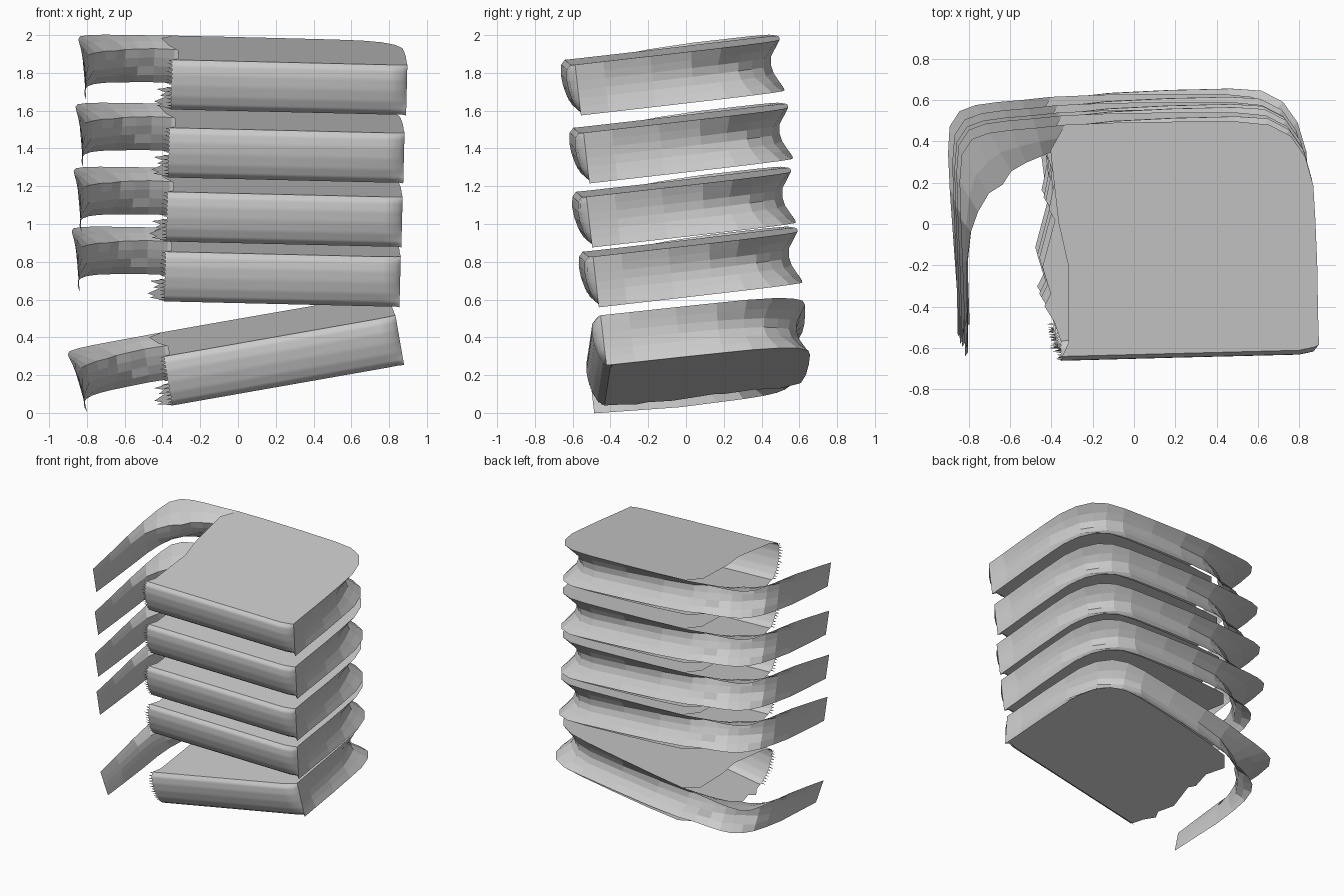
import bpy, math, random
from mathutils import Vector, Euler

random.seed(4)
cube = bpy.data.objects.get("Cube")
if cube:
    bpy.data.objects.remove(cube, do_unlink=True)

# One plain grey cloth colour
grey = bpy.data.materials.new("light_grey")
grey.use_nodes = True
tint = (0.6, 0.6, 0.6, 1)
grey.diffuse_color = tint
grey.node_tree.nodes["Principled BSDF"].inputs["Base Color"].default_value = tint

HALF = 0.135   # half the thickness of a folded piece


def make_mesh(name, verts, faces):
    mesh = bpy.data.meshes.new(name)
    mesh.from_pydata(verts, [], faces)
    mesh.materials.append(grey)
    return mesh


def grid_mesh(name, rows):
    """Skin a list of equally long point rows with quads."""
    n = len(rows[0])
    verts = [p for row in rows for p in row]
    faces = [(i * n + j, i * n + j + 1, (i + 1) * n + j + 1, (i + 1) * n + j)
             for i in range(len(rows) - 1) for j in range(n - 1)]
    return make_mesh(name, verts, faces)


def resample(points, count):
    """Even linear resampling of a polyline."""
    pts = [Vector(p) for p in points]
    lengths = [(b - a).length for a, b in zip(pts, pts[1:])]
    total, out = sum(lengths), []
    for i in range(count):
        d, k = total * i / (count - 1), 0
        while k < len(lengths) - 1 and d > lengths[k]:
            d -= lengths[k]
            k += 1
        out.append(pts[k].lerp(pts[k + 1], min(d / lengths[k], 1)))
    return out


# Band from front right, round the back, to the left tip:
# rim (x, y), then the deepest point of the hollow (x, y)
outline = [
    (0.895, -0.50, 0.895, -0.50), (0.89, -0.35, 0.87, -0.35),
    (0.885, -0.1, 0.855, -0.1), (0.875, 0.12, 0.83, 0.11),
    (0.865, 0.28, 0.79, 0.25), (0.825, 0.42, 0.74, 0.35),
    (0.755, 0.52, 0.68, 0.43), (0.65, 0.575, 0.61, 0.49),
    (0.5, 0.59, 0.48, 0.53), (0.2, 0.59, 0.2, 0.52),
    (-0.1, 0.585, -0.1, 0.5), (-0.34, 0.575, -0.34, 0.46),
    (-0.48, 0.56, -0.45, 0.425), (-0.6, 0.55, -0.53, 0.385),
    (-0.71, 0.535, -0.6, 0.34), (-0.79, 0.505, -0.65, 0.285),
    (-0.84, 0.43, -0.7, 0.22), (-0.85, 0.30, -0.76, 0.14),
    (-0.845, 0.12, -0.8, 0.05), (-0.835, -0.1, -0.815, -0.1),
    (-0.825, -0.35, -0.815, -0.35), (-0.82, -0.56, -0.82, -0.56)]
JOIN = 11   # last outline point that carries the covers

# Hollow section as (height fraction from the top, depth fraction)
even_hollow = [(0, 0), (0.17, 0.5), (0.33, 0.87), (0.5, 1), (0.67, 0.87), (0.83, 0.5), (1, 0)]
flap_hollow = [(0, 0), (0.08, 0.55), (0.2, 1), (0.38, 0.97), (0.56, 0.85), (0.74, 0.65), (0.9, 0.42)]


def band_rows():
    rows = []
    for i, (x, y, inner_x, inner_y) in enumerate(outline):
        rim = Vector((x, y, 0))
        hollow = Vector((inner_x, inner_y, 0)) - rim
        half = HALF * (1 - (max(0, -y) * 0.55 if i > JOIN else 0))   # narrows to the tip
        blend = max(0, min((i - 7) / 5, 1, (len(outline) - 1 - i) / 3))
        row = []
        for (t0, d0), (t1, d1) in zip(even_hollow, flap_hollow):
            t = t0 + (t1 - t0) * blend
            depth = d0 + (d1 - d0) * blend
            if d0 and i > 2:
                depth += random.uniform(-0.08, 0.08)
            p = rim + hollow * depth
            p.z = half * (1 - 2 * t)
            if i > JOIN:
                p.x += 0.02 * t
            row.append(p)
        rows.append(row)
    return rows


rows = band_rows()
band = grid_mesh("side_band", rows)

# Torn left edges of the covers, back to front
top_tear = [(-0.41, 0.45), (-0.37, 0.1), (-0.32, -0.12), (-0.32, -0.49)]
low_tear = [(-0.43, 0.43), (-0.38, 0.28), (-0.41, 0.13), (-0.38, 0.08),
            (-0.44, -0.15), (-0.40, -0.28), (-0.43, -0.34), (-0.38, -0.42)]


def cover(name, tear, front_y, z, edge):
    """Flat sheet whose rim follows one edge of the band."""
    rim = [(row[edge].x, row[edge].y) for row in rows[:JOIN + 1]]
    front = [(-0.35, front_y), (0.8, front_y + 0.03), (0.87, front_y + 0.045)]
    loop = [(x, y, z) for x, y in rim + tear + front]
    order = list(range(len(loop)))
    return make_mesh(name, loop, [order if z > 0 else order[::-1]])


top_cover = cover("top_cover", top_tear, -0.555, HALF, 0)
bottom_cover = cover("bottom_cover", low_tear, -0.51, -HALF, -1)

# Rounded front, closing into the right end of the band
profile = resample([(0, -0.555, 0.135), (0, -0.578, 0.11), (0, -0.585, 0.06),
                    (0, -0.58, 0), (0, -0.565, -0.06), (0, -0.542, -0.11),
                    (0, -0.51, -0.135)], 29)
columns = [(-0.35, 0), (0.2, 0.015), (0.8, 0.03), (0.87, 0.045), (0.895, 0.07)]
front_rows = []
for p in profile:
    row = [Vector((x, p.y + back, p.z)) for x, back in columns]
    row[-1].y = -0.50
    front_rows.append(row)
front = grid_mesh("rounded_front", front_rows)
for poly in front.polygons:
    poly.use_smooth = True

# Small threads along the frayed edge
thread_verts, thread_faces = [], []
for a, b in zip(profile[::2], profile[1::2]):
    base = len(thread_verts)
    tip = (a + b) / 2
    reach = random.uniform(0.025, 0.04)
    thread_verts += [(-0.35, a.y, a.z), (-0.35, b.y, b.z), (-0.35 - reach, tip.y, tip.z)]
    thread_faces.append((base, base + 1, base + 2))
threads = make_mesh("frayed_threads", thread_verts, thread_faces)

# Stack: position and sideways lean of each piece, top to bottom
stack = [((0.0, -0.075, 1.789), 1.5), ((-0.015, -0.03, 1.429), 1.5),
         ((-0.025, -0.015, 1.09), 1.5), ((-0.035, 0.02, 0.773), 1.5),
         ((-0.035, 0.06, 0.288), -9.8)]

for level, (place, lean) in enumerate(stack, 1):
    for mesh in (band, top_cover, bottom_cover, front, threads):
        part = bpy.data.objects.new(f"{mesh.name}_{level}", mesh)
        bpy.context.collection.objects.link(part)
        part.location = place
        part.rotation_euler = Euler((math.radians(6.5), math.radians(lean), 0))
